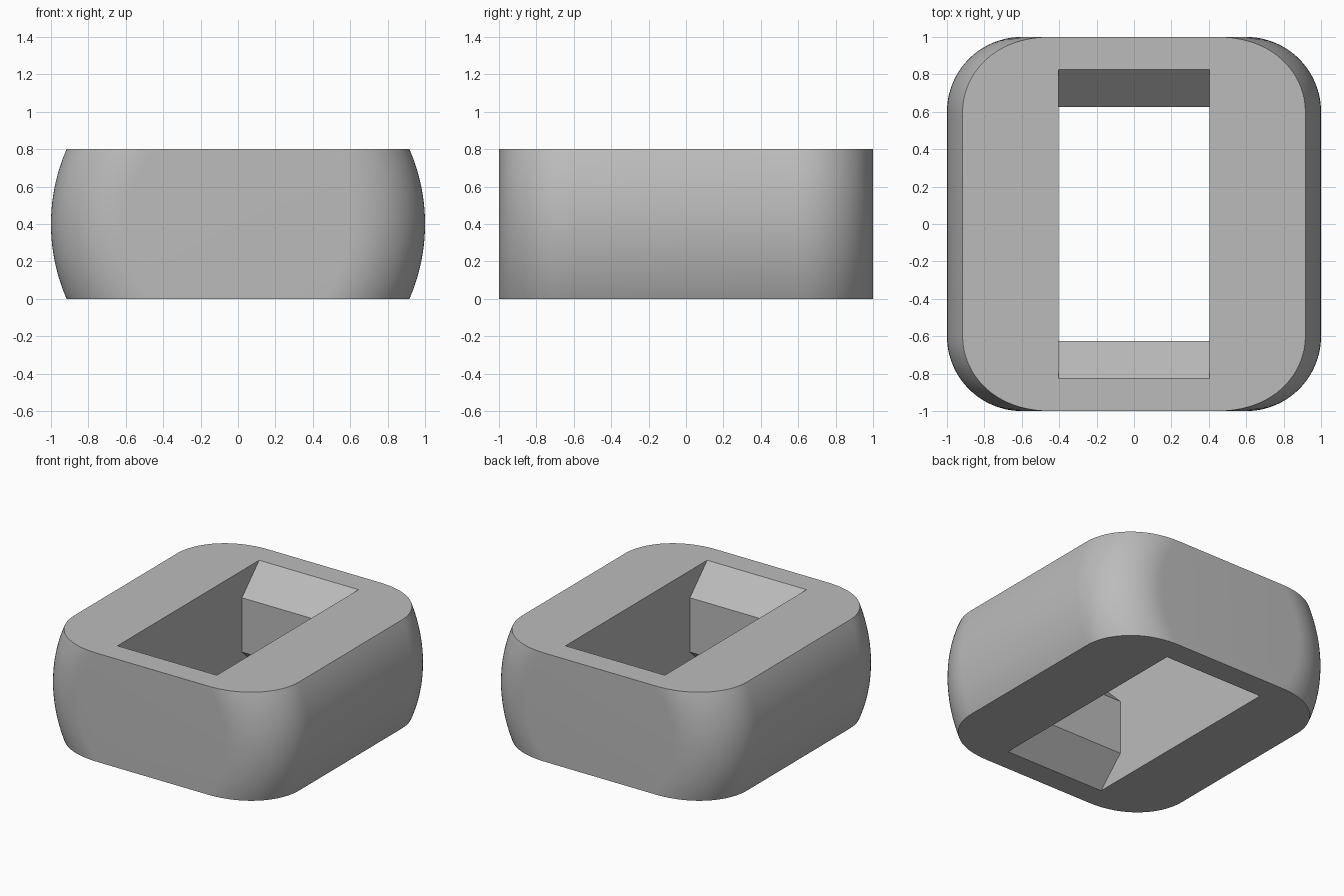
import bpy, bmesh
from math import sin, cos, pi, radians
from mathutils import Vector, Matrix

if "Cube" in bpy.data.objects:
    bpy.data.objects.remove(bpy.data.objects["Cube"])

HALF_HEIGHT = 0.4
CENTRE = Vector((0, 0, HALF_HEIGHT))
FILLET = 0.4

grey = bpy.data.materials.new("plain grey")
grey.use_nodes = True
colour = (0.5, 0.5, 0.5, 1)
grey.diffuse_color = colour
grey.node_tree.nodes["Principled BSDF"].inputs["Base Color"].default_value = colour


def make_object(name, bm):
    bmesh.ops.recalc_face_normals(bm, faces=bm.faces)
    mesh = bpy.data.meshes.new(name)
    bm.to_mesh(mesh)
    bm.free()
    mesh.materials.append(grey)
    obj = bpy.data.objects.new(name, mesh)
    bpy.context.collection.objects.link(obj)
    return obj


# Barrel turned about the y axis, with rounded rims
bm = bmesh.new()
steps, sides = 20, 160
arc = [(1 - FILLET + FILLET * cos(a), 1 - FILLET + FILLET * sin(a))
       for a in (pi / 2 * i / steps for i in range(steps + 1))]
profile = [(r, -y) for r, y in reversed(arc)] + arc
rings = [[bm.verts.new((r * cos(t), y, r * sin(t) + HALF_HEIGHT))
          for t in (2 * pi * k / sides for k in range(sides))]
         for r, y in profile]
for a, b in zip(rings, rings[1:]):
    for k in range(sides):
        n = (k + 1) % sides
        bm.faces.new((a[k], a[n], b[n], b[k]))
bm.faces.new(rings[0])
bm.faces.new(rings[-1])

# Flat top and bottom
for side in (1, -1):
    cut = bmesh.ops.bisect_plane(
        bm, geom=bm.verts[:] + bm.edges[:] + bm.faces[:],
        plane_co=CENTRE + Vector((0, 0, side * HALF_HEIGHT)),
        plane_no=(0, 0, side), clear_outer=True)
    rim = [e for e in bm.edges if e.is_boundary]
    bmesh.ops.contextual_create(bm, geom=rim)
body = make_object("rounded_block", bm)

# Opening, narrow in the middle and flared towards top and bottom
bm = bmesh.new()
half = [(0.925, -0.1), (0.625, 0.2), (0.625, 0.6), (0.925, 0.9)]
outline = half + [(-y, z) for y, z in reversed(half)]
face = bm.faces.new([bm.verts.new((-0.405, y, z)) for y, z in outline])
out = bmesh.ops.extrude_face_region(bm, geom=[face])
bmesh.ops.translate(bm, vec=(0.81, 0, 0),
                    verts=[v for v in out["geom"] if isinstance(v, bmesh.types.BMVert)])
cutter = make_object("opening_cutter", bm)
cutter.hide_render = True

# Cut the opening, then shade smoothly between sharp edges
bpy.context.view_layer.objects.active = body
body.select_set(True)
mod = body.modifiers.new("opening", 'BOOLEAN')
mod.operation = 'DIFFERENCE'
mod.solver = 'EXACT'
mod.object = cutter
bpy.ops.object.modifier_apply(modifier=mod.name)
bpy.data.objects.remove(cutter)
bpy.ops.object.shade_smooth_by_angle(angle=radians(30))
